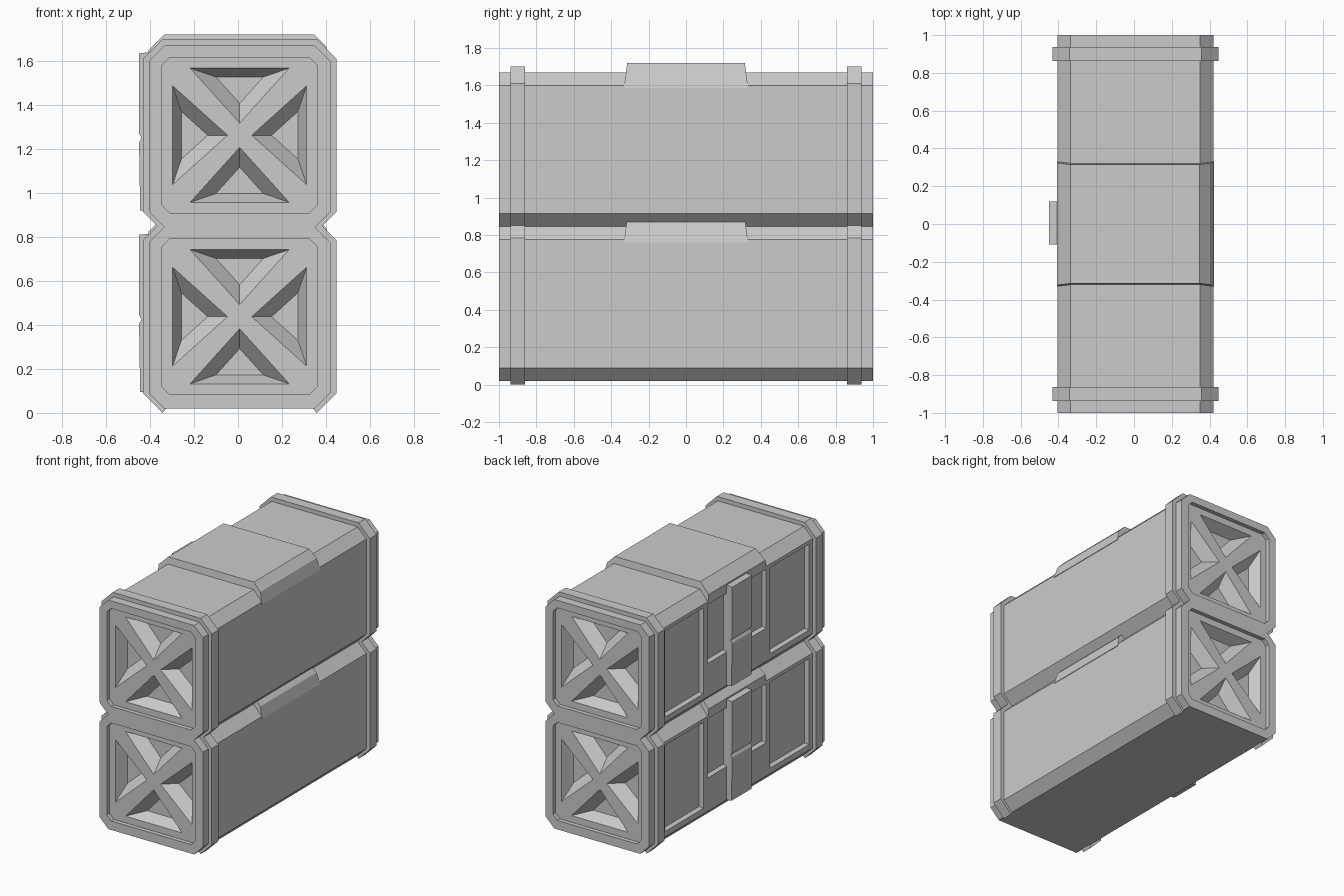
import bpy
import bmesh

old = bpy.data.objects.get("Cube")
if old:
    bpy.data.objects.remove(old, do_unlink=True)

grey = bpy.data.materials.new("light_grey")
grey.use_nodes = True
colour = (0.6, 0.6, 0.6, 1)
grey.diffuse_color = colour
grey.node_tree.nodes["Principled BSDF"].inputs["Base Color"].default_value = colour

CX = 0.0075      # middle of the case body in x
HEIGHT = 0.825   # height of one case
MID = HEIGHT / 2


def octagon(cx, cz, hx, hz, c):
    """Chamfered rectangle as (x, z) points."""
    return [(cx + hx - c, cz - hz), (cx + hx, cz - hz + c),
            (cx + hx, cz + hz - c), (cx + hx - c, cz + hz),
            (cx - hx + c, cz + hz), (cx - hx, cz + hz - c),
            (cx - hx, cz - hz + c), (cx - hx + c, cz - hz)]


def along_y(profile, y):
    return [(x, y, z) for x, z in profile]


def loft(bm, ring_a, ring_b):
    """Closed solid between two matching rings."""
    a = [bm.verts.new(p) for p in ring_a]
    b = [bm.verts.new(p) for p in ring_b]
    n = len(a)
    faces = [bm.faces.new(a), bm.faces.new(b[::-1])]
    for i in range(n):
        j = (i + 1) % n
        faces.append(bm.faces.new((a[j], a[i], b[i], b[j])))
    bmesh.ops.recalc_face_normals(bm, faces=faces)


def build(name, pairs, base):
    bm = bmesh.new()
    for a, b in pairs:
        loft(bm, a, b)
    bmesh.ops.translate(bm, verts=bm.verts, vec=(0, 0, base))
    mesh = bpy.data.meshes.new(name)
    bm.to_mesh(mesh)
    bm.free()
    mesh.materials.append(grey)
    obj = bpy.data.objects.new(name, mesh)
    bpy.context.collection.objects.link(obj)
    return obj


def cut(obj, pairs, base):
    """Subtract the given solids from an object."""
    cutter = build("cutter", pairs, base)
    cutter.hide_render = True
    mod = obj.modifiers.new("cut", "BOOLEAN")
    mod.operation = "DIFFERENCE"
    mod.solver = "EXACT"
    mod.object = cutter
    bpy.context.view_layer.objects.active = obj
    bpy.ops.object.modifier_apply(modifier=mod.name)
    bpy.data.objects.remove(cutter, do_unlink=True)


def side_recess(y0, y1, z0, z1, depth, inset):
    """Tapered rectangular pocket in the -x side."""
    def rect(x, d):
        return [(x, y0 + d, z0 + d), (x, y1 - d, z0 + d),
                (x, y1 - d, z1 - d), (x, y0 + d, z1 - d)]
    wall = CX - MID
    return rect(wall - depth, -inset), rect(wall + depth, inset)


def end_pocket(side, turn, floor_y, depth):
    """Triangular sloped pocket; mouth at floor_y, quarter turns about the centre."""
    def tri(apex, foot, half, y):
        pts = [(0, apex), (half, foot), (-half, foot)]
        for _ in range(turn):
            pts = [(-v, u) for u, v in pts]
        return [(CX + u, side * y, MID + 0.005 + v) for u, v in pts]
    # The mouth is carried outward on the same slope for a clean cut
    t = 0.25
    outer = tri(0.055 - 0.09 * t, 0.305 + 0.04 * t, 0.225 + 0.117 * t,
                floor_y + depth * t)
    return outer, tri(0.145, 0.265, 0.108, floor_y - depth)


def build_case(prefix, base):
    # Main body with chamfered long edges
    ring = octagon(CX, MID, MID, MID, 0.07)
    body = build(prefix + "_case_body",
                 [(along_y(ring, -1), along_y(ring, 1))], base)

    # Sunken end panels and framed recesses on the latch side
    panel = octagon(CX, MID + 0.005, 0.353, 0.353, 0.035)
    recesses = [(along_y(panel, s * 1.05), along_y(panel, s * 0.97))
                for s in (-1, 1)]
    recesses += [side_recess(0.38, 0.82, 0.11, 0.73, 0.025, 0.012),
                 side_recess(-0.82, -0.38, 0.11, 0.73, 0.025, 0.012),
                 side_recess(-0.335, 0.335, 0.31, 0.735, 0.025, 0.012)]
    cut(body, recesses, base)

    # Four sloped pockets leave a cross brace on each end
    cut(body, [end_pocket(s, q, 0.97, 0.08)
               for s in (-1, 1) for q in range(4)], base)

    # Raised bands near both ends, open underneath
    outer = octagon(CX, MID + 0.005, 0.44, 0.4375, 0.09)
    inner = octagon(CX, MID, 0.38, 0.38, 0.07)
    strip = outer + inner[::-1]
    for label, y in (("front", -0.9), ("back", 0.9)):
        build(prefix + "_" + label + "_band",
              [(along_y(strip, y - 0.038), along_y(strip, y + 0.038))], base)

    # Raised middle section of the lid with sloping ends
    lid = [(0.424, 0.74), (0.402, 0.82), (0.347, 0.875),
           (-0.335, 0.875), (-0.407, 0.805), (-0.407, 0.75)]

    def lid_end(s):
        return [(x, s * (0.332 - 0.13 * (z - 0.74)), z) for x, z in lid]
    build(prefix + "_raised_lid", [(lid_end(-1), lid_end(1))], base)

    # Latch strap with a hinge groove
    latch = [(-0.35, 0.07), (-0.445, 0.075), (-0.45, 0.385), (-0.438, 0.405),
             (-0.45, 0.425), (-0.45, 0.79), (-0.35, 0.8)]
    build(prefix + "_latch",
          [(along_y(latch, -0.108), along_y(latch, 0.118))], base)


build_case("lower", 0.02)
build_case("upper", 0.02 + HEIGHT)
